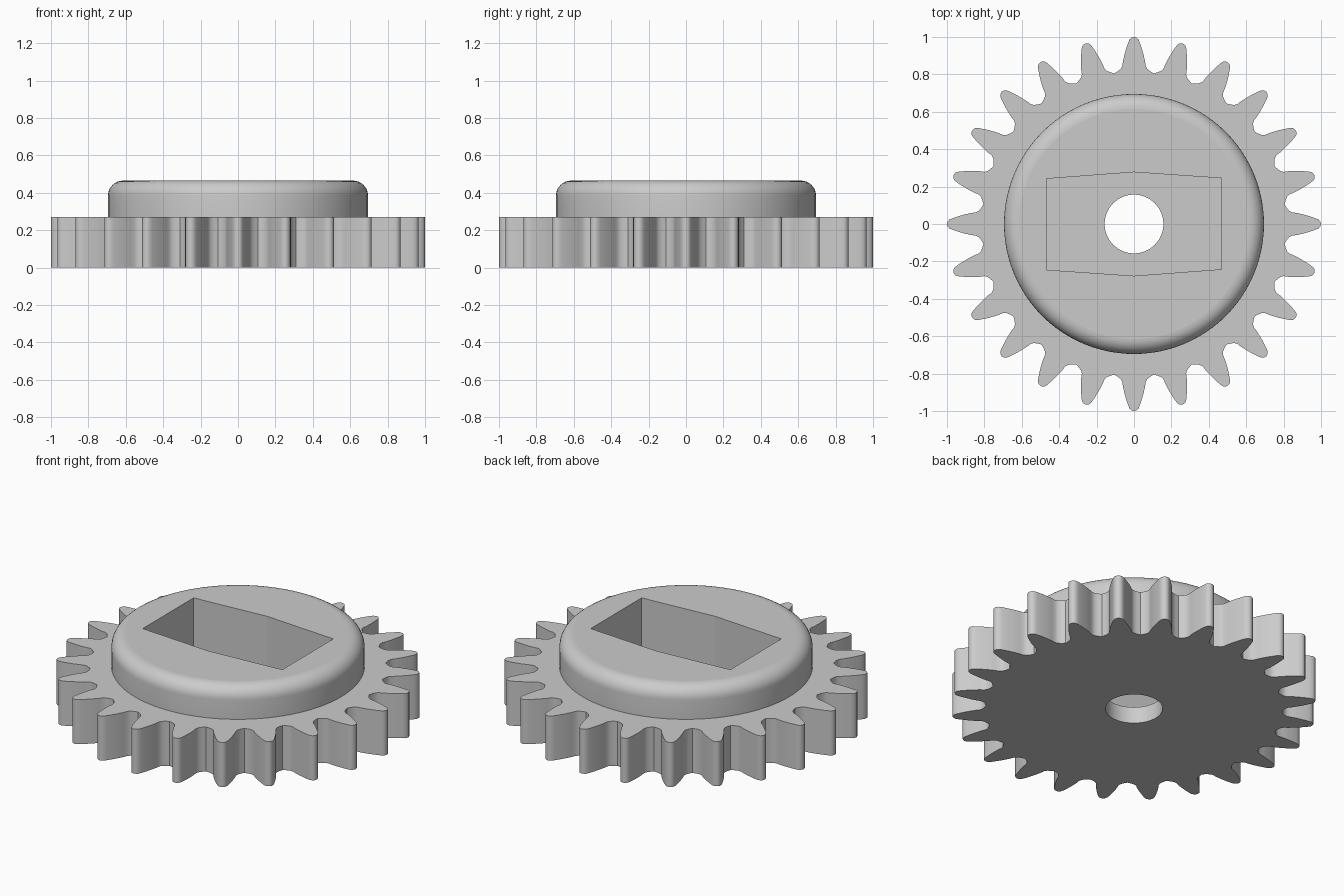
import bpy
import bmesh
from math import sin, cos, pi, radians, atan2, hypot

if "Cube" in bpy.data.objects:
    bpy.data.objects.remove(bpy.data.objects["Cube"], do_unlink=True)

TEETH = 24
GEAR_TOP, HUB_TOP, POCKET_FLOOR = 0.27, 0.465, 0.10
HUB_RADIUS, FILLET, BORE = 0.695, 0.08, 0.157

grey = bpy.data.materials.new("plain grey")
grey.use_nodes = True
grey.diffuse_color = (0.6, 0.6, 0.6, 1)
grey.node_tree.nodes["Principled BSDF"].inputs["Base Color"].default_value = grey.diffuse_color

bm = bmesh.new()


def circle(radius, count):
    return [(radius * cos(2 * pi * i / count), radius * sin(2 * pi * i / count))
            for i in range(count)]


def gear_outline():
    # half a tooth from valley to tip: distance along the tooth, half width
    flank = [(0.817, 0.086), (0.829, 0.071), (0.845, 0.062), (0.87, 0.059),
             (0.905, 0.051), (0.94, 0.041), (0.97, 0.031), (0.988, 0.023),
             (0.996, 0.013)]
    tooth = [(x, -w) for x, w in flank] + [(1, 0)] + [(x, w) for x, w in reversed(flank)]
    polar = [(hypot(x, y), atan2(y, x)) for x, y in tooth] + [(0.812, pi / TEETH)]
    return [(r * cos(a + 2 * pi * k / TEETH), r * sin(a + 2 * pi * k / TEETH))
            for k in range(TEETH) for r, a in polar]


def ring(points, z):
    return [bm.verts.new((x, y, z)) for x, y in points]


def wall(low, high, smooth=True):
    n = len(low)
    for i in range(n):
        j = (i + 1) % n
        face = bm.faces.new((low[i], low[j], high[j], high[i]))
        face.smooth = smooth


def flat_fill(*loops):
    # flat area between an outer loop and an inner loop
    edges = []
    for loop in loops:
        for a, b in zip(loop, loop[1:] + loop[:1]):
            edges.append(bm.edges.get((a, b)) or bm.edges.new((a, b)))
    bmesh.ops.triangle_fill(bm, edges=edges, use_beauty=True, normal=(0, 0, 1))


# toothed wheel
outline = gear_outline()
gear_low, gear_high = ring(outline, 0), ring(outline, GEAR_TOP)
wall(gear_low, gear_high)

# round hub with a filleted top edge
hub_profile = [(HUB_RADIUS, GEAR_TOP)]
for step in range(9):
    a = radians(90) * step / 8
    hub_profile.append((HUB_RADIUS - FILLET + FILLET * cos(a),
                        HUB_TOP - FILLET + FILLET * sin(a)))
hub_rings = [ring(circle(r, 96), z) for r, z in hub_profile]
for low, high in zip(hub_rings, hub_rings[1:]):
    wall(low, high)

# six-sided pocket
half = [(0.467, -0.242), (0.467, 0.245), (0, 0.277)]
hexagon = half + [(-x, -y) for x, y in half]
pocket_low, pocket_high = ring(hexagon, POCKET_FLOOR), ring(hexagon, HUB_TOP)
wall(pocket_low, pocket_high, smooth=False)

# shaft bore
bore_low, bore_high = ring(circle(BORE, 64), 0), ring(circle(BORE, 64), POCKET_FLOOR)
wall(bore_low, bore_high)

# flat faces: underside, gear top, hub top, pocket floor
flat_fill(gear_low, bore_low)
flat_fill(gear_high, hub_rings[0])
flat_fill(hub_rings[-1], pocket_high)
flat_fill(pocket_low, bore_high)

bmesh.ops.recalc_face_normals(bm, faces=bm.faces[:])
for edge in bm.edges:
    edge.smooth = edge.calc_face_angle(0) < radians(35)

mesh = bpy.data.meshes.new("gear_wheel")
bm.to_mesh(mesh)
bm.free()
mesh.materials.append(grey)
gear = bpy.data.objects.new("gear_wheel", mesh)
bpy.context.collection.objects.link(gear)
